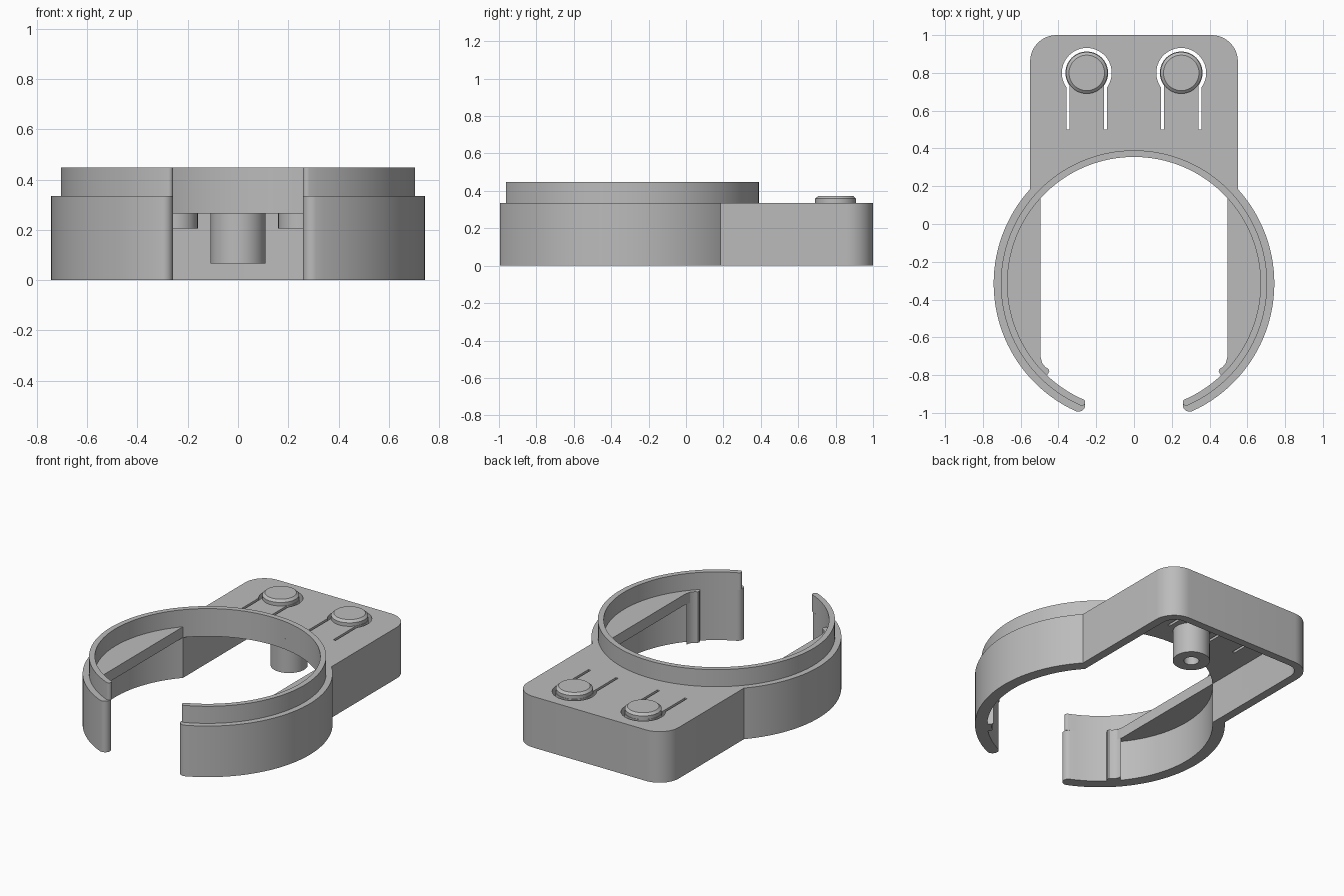
import bpy, bmesh, math
from math import sin, cos, pi, asin, acos, sqrt, radians

if "Cube" in bpy.data.objects:
    bpy.data.objects.remove(bpy.data.objects["Cube"])

CY = -0.315                     # ring centre on y
R_IN, R_OUT, R_LIP = 0.67, 0.743, 0.705
Z_PLATE, Z_TOP, Z_LIP = 0.265, 0.335, 0.447

grey = bpy.data.materials.new("grey plastic")
grey.diffuse_color = (0.5, 0.5, 0.5, 1)
grey.use_nodes = True
grey.node_tree.nodes["Principled BSDF"].inputs["Base Color"].default_value = grey.diffuse_color


def arc(cx, cy, r, a0, a1, n):
    return [(cx + r * cos(a0 + (a1 - a0) * i / n), cy + r * sin(a0 + (a1 - a0) * i / n))
            for i in range(n + 1)]


def circle(cx, cy, r, n=64):
    return arc(cx, cy, r, 0, 2 * pi, n)[:-1]


def finish(name, bm):
    bmesh.ops.recalc_face_normals(bm, faces=bm.faces)
    me = bpy.data.meshes.new(name)
    bm.to_mesh(me)
    bm.free()
    ob = bpy.data.objects.new(name, me)
    bpy.context.collection.objects.link(ob)
    me.materials.append(grey)
    return ob


def prism(name, pts, z0, z1):
    bm = bmesh.new()
    f = bm.faces.new([bm.verts.new((x, y, z0)) for x, y in pts])
    top = bmesh.ops.extrude_face_region(bm, geom=[f])
    bmesh.ops.translate(bm, vec=(0, 0, z1 - z0),
                        verts=[v for v in top["geom"] if isinstance(v, bmesh.types.BMVert)])
    return finish(name, bm)


def lathe(name, cx, cy, prof, n=48):
    """Solid of revolution from (radius, z) points, closed back on itself."""
    bm = bmesh.new()
    rings = [[bm.verts.new((cx + r * cos(2 * pi * i / n), cy + r * sin(2 * pi * i / n), z))
              for i in range(n)] for r, z in prof]
    for a, b in zip(rings, rings[1:]):
        for i in range(n):
            j = (i + 1) % n
            bm.faces.new((a[i], a[j], b[j], b[i]))
    bm.faces.new(rings[0])
    bm.faces.new(rings[-1])
    return finish(name, bm)


def boolean(ob, other, op):
    m = ob.modifiers.new(op, 'BOOLEAN')
    m.operation, m.object, m.solver = op, other, 'EXACT'
    bpy.context.view_layer.objects.active = ob
    bpy.ops.object.modifier_apply(modifier=m.name)
    bpy.data.objects.remove(other)


def open_ring(name, ri, ro, z0, z1):
    """C-shaped ring with rounded ends, open to the front."""
    h, rm = (ro - ri) / 2, (ro + ri) / 2
    g = asin((0.258 + h) / rm)
    a0, a1 = -pi / 2 + g, 1.5 * pi - g
    pts = arc(0, CY, ro, a0, a1, 110)
    pts += arc(rm * cos(a1), CY + rm * sin(a1), h, a1, a1 + pi, 10)[1:-1]
    pts += arc(0, CY, ri, a1, a0, 110)
    pts += arc(rm * cos(a0), CY + rm * sin(a0), h, a0 + pi, a0 + 2 * pi, 10)[1:-1]
    return prism(name, pts, z0, z1)


def rounded_back(hw, y0, y1, r):
    """Rectangle whose two back corners are rounded."""
    return ([(-hw, y0), (hw, y0)] + arc(hw - r, y1 - r, r, 0, pi / 2, 12)
            + arc(-hw + r, y1 - r, r, pi / 2, pi, 12))


# Housing: box and clamp ring in one body, hollow from below
body = prism("housing", rounded_back(0.55, -0.1, 1.0, 0.14), 0, Z_TOP)
boolean(body, prism("bore", circle(0, CY, 0.70, 128), -1, 1), 'DIFFERENCE')
boolean(body, open_ring("ring", R_IN, R_OUT, 0, Z_TOP), 'UNION')
boolean(body, prism("cavity", rounded_back(0.495, -0.3, 0.95, 0.09), -1, Z_PLATE), 'DIFFERENCE')

# Keyhole slots around the spring tongues
BX, BY = 0.25, 0.80
for s in (-1, 1):
    ro, ri, lo, li, yb = 0.132, 0.113, 0.108, 0.091, 0.50
    ao, ai = acos(lo / ro), acos(li / ri)
    cx = s * BX
    pts = [(cx + lo, yb)] + arc(cx, BY, ro, -ao, pi + ao, 40) + [(cx - lo, yb), (cx - li, yb)]
    pts += arc(cx, BY, ri, pi + ai, -ai, 40) + [(cx + li, yb)]
    boolean(body, prism("slot", pts, 0.2, 0.4), 'DIFFERENCE')

# Raised lip on top of the ring
parts = [body, open_ring("ring_lip", R_IN, R_LIP, Z_TOP, Z_LIP)]

# Shelves and stop ribs inside the ring
for s, side in ((-1, "left"), (1, "right")):
    a = acos(0.495 / 0.69)
    shelf = arc(0, CY, 0.69, -a, a, 40) + [(0.495, -0.70), (0.487, -0.735)]
    rib = [(0.493, -0.71), (0.487, -0.735), (0.47, -0.757), (0.452, -0.768), (0.448, -0.78),
           (0.462, -0.805), (0.50, -0.795), (0.53, -0.76)]
    parts.append(prism("shelf_" + side, [(s * x, y) for x, y in shelf], Z_PLATE, Z_TOP))
    parts.append(prism("stop_rib_" + side, [(s * x, y) for x, y in rib], 0, Z_TOP))
    # Push button with a chamfered cap and a pad below the tongue
    parts.append(lathe("button_" + side, s * BX, BY,
                       [(0.09, 0.205), (0.09, Z_PLATE), (0.11, Z_PLATE), (0.11, 0.358),
                        (0.094, 0.372)]))

# Hollow screw post under the plate
parts.append(lathe("screw_post", 0, 0.53,
                   [(0.11, 0.27), (0.11, 0.065), (0.045, 0.065), (0.045, 0.26)]))

for ob in parts:
    bpy.ops.object.select_all(action='DESELECT')
    ob.select_set(True)
    bpy.context.view_layer.objects.active = ob
    bpy.ops.object.shade_smooth_by_angle(angle=radians(30))
